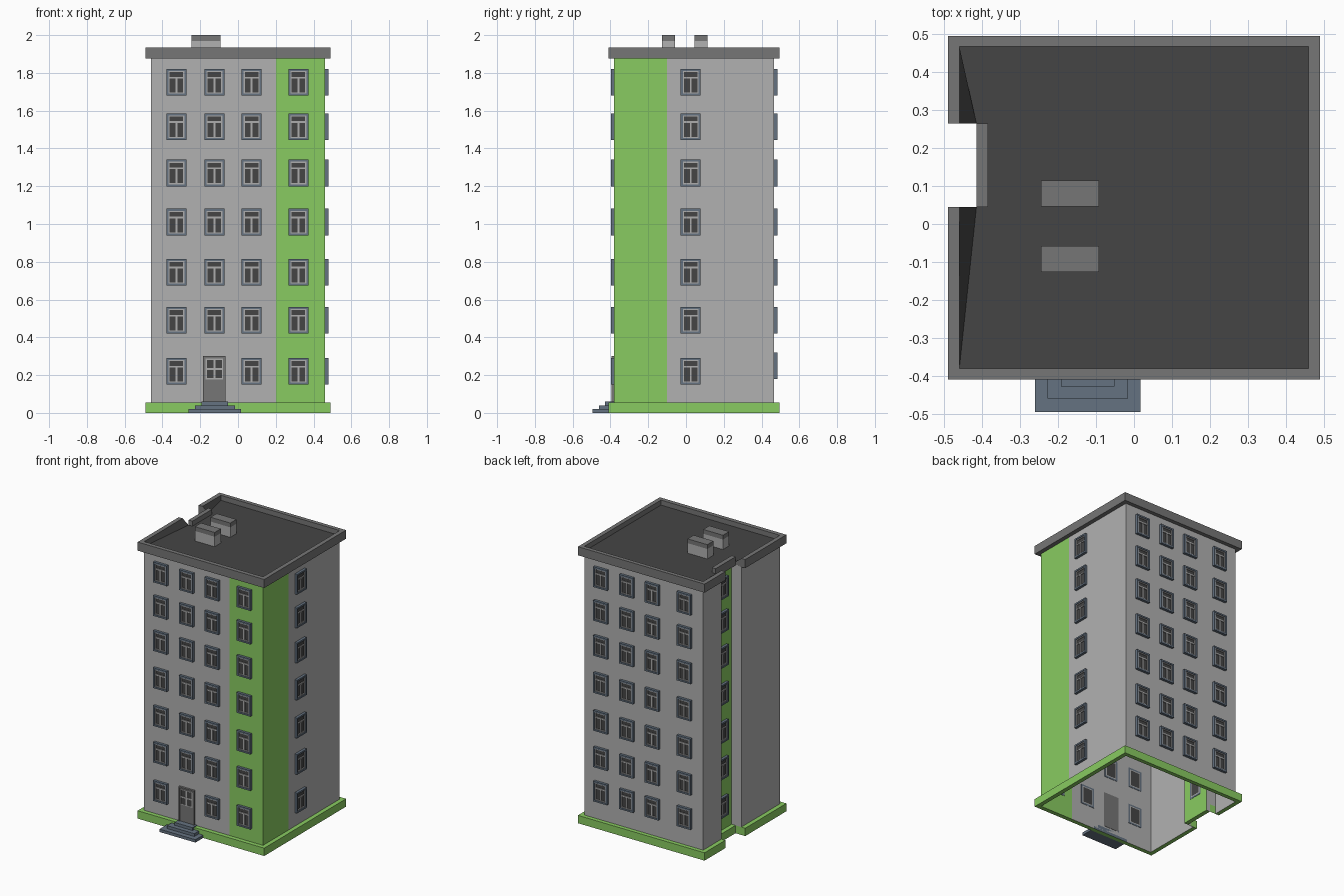
import bpy, bmesh, math
from mathutils import Matrix, Vector

if "Cube" in bpy.data.objects:
    bpy.data.objects.remove(bpy.data.objects["Cube"])


def material(name, rgb):
    m = bpy.data.materials.new(name)
    m.diffuse_color = (*rgb, 1)
    m.use_nodes = True
    m.node_tree.nodes["Principled BSDF"].inputs["Base Color"].default_value = m.diffuse_color
    return m


WALL = material("wall_grey", (.44, .44, .44))
GREEN = material("green", (.25, .6, .12))
TRIM = material("trim_grey", (.18, .18, .18))
DARK = material("dark_grey", (.06, .06, .06))
BLUE = material("slate_blue", (.13, .17, .22))
LIGHT = material("light_grey", (.42, .42, .42))


def mesh_from(bm, name, mats):
    me = bpy.data.meshes.new(name)
    bm.to_mesh(me)
    bm.free()
    for m in mats:
        me.materials.append(m)
    return me


def add(name, me, loc=(0, 0, 0), rot=0):
    ob = bpy.data.objects.new(name, me)
    ob.location, ob.rotation_euler.z = loc, rot
    bpy.context.collection.objects.link(ob)
    return ob


def box(bm, x0, x1, y0, y1, z0, z1, mat=0):
    mtx = Matrix.Translation(((x0 + x1) / 2, (y0 + y1) / 2, (z0 + z1) / 2)) @ \
        Matrix.Diagonal((x1 - x0, y1 - y0, z1 - z0, 1))
    vs = bmesh.ops.create_cube(bm, size=1, matrix=mtx)["verts"]
    for f in {f for v in vs for f in v.link_faces}:
        f.material_index = mat


def frame(bm, x, z0, z1, t, y0, y1, mat):
    box(bm, -x, -x + t, y0, y1, z0, z1, mat)
    box(bm, x - t, x, y0, y1, z0, z1, mat)
    box(bm, -x + t, x - t, y0, y1, z0, z0 + t, mat)
    box(bm, -x + t, x - t, y0, y1, z1 - t, z1, mat)


def face(bm, pts, mat=0):
    f = bm.faces.new([bm.verts.new(p) for p in pts])
    f.material_index = mat


def finish(bm):
    bmesh.ops.remove_doubles(bm, verts=bm.verts, dist=1e-5)
    bmesh.ops.recalc_face_normals(bm, faces=bm.faces)


# Plan outlines with the recess on the left side
OUTER = [(-.49, -.41), (.49, -.41), (.49, .495), (-.49, .495),
         (-.49, .265), (-.415, .265), (-.415, .045), (-.49, .045)]
INNER = [(-.46, -.38), (.46, -.38), (.46, .467), (-.46, .467),
         (-.46, .265), (-.385, .265), (-.385, .045), (-.46, .045)]
ENDS = (4, 6)  # recess sides, where both outlines are flush

# Walls: open shell, green on the front right corner and in the recess
plan = INNER[:1] + [(.2, -.38), (.46, -.38), (.46, -.1)] + INNER[2:]
bm = bmesh.new()
for i, (a, b) in enumerate(zip(plan, plan[1:] + plan[:1])):
    face(bm, [(*a, 0), (*b, 0), (*b, 1.88), (*a, 1.88)], int(i in (1, 2, 7)))
finish(bm)
add("walls", mesh_from(bm, "walls", [WALL, GREEN]))

# Plinth: band around the foot of the walls
bm = bmesh.new()
for i in range(8):
    j = (i + 1) % 8
    a, b, c, d = OUTER[i], OUTER[j], INNER[j], INNER[i]
    face(bm, [(*a, 0), (*b, 0), (*b, .055), (*a, .055)])
    if i not in ENDS:
        for z in (0, .055):
            face(bm, [(*p, z) for p in (a, b, c, d)])
finish(bm)
add("plinth", mesh_from(bm, "plinth", [GREEN]))

# Roof: parapet whose inner faces lean in beside the recess, and the floor
Z0, ZF, Z1 = 1.875, 1.9, 1.935
FLOOR = list(INNER)
FLOOR[4], FLOOR[7] = OUTER[5], OUTER[6]
bm = bmesh.new()
for i in range(8):
    j = (i + 1) % 8
    a, b, c, d = OUTER[i], OUTER[j], INNER[j], INNER[i]
    if i in ENDS:
        far, near, bar = (a, b, c) if i == 4 else (b, a, d)
        lip = d if i == 4 else c
        face(bm, [(*far, Z0), (*near, Z0), (*near, ZF), (*lip, Z1), (*far, Z1)])
        face(bm, [(*near, ZF), (*bar, ZF), (*bar, Z1), (*near, Z1)])
        continue
    face(bm, [(*a, Z0), (*b, Z0), (*b, Z1), (*a, Z1)])
    face(bm, [(*a, Z1), (*b, Z1), (*c, Z1), (*d, Z1)])
    face(bm, [(*a, Z0), (*d, Z0), (*c, Z0), (*b, Z0)])
    leaning = i in (3, 7)
    face(bm, [(*d, Z1), (*c, Z1), (*FLOOR[j], ZF), (*FLOOR[i], ZF)], int(leaning))
face(bm, [(*p, ZF) for p in FLOOR], 1)
finish(bm)
add("roof", mesh_from(bm, "roof", [TRIM, DARK]))

# Chimneys with darker caps
for n, y in enumerate((-.0925, .08)):
    bm = bmesh.new()
    box(bm, -.245, -.092, y - .034, y + .034, ZF, 1.97, 0)
    box(bm, -.245, -.092, y - .034, y + .034, 1.97, 2.0, 1)
    add(f"chimney_{n}", mesh_from(bm, "chimney", [WALL, TRIM]))

# Window: outer surround, sash, glass and T-shaped bars, facing -y
bm = bmesh.new()
frame(bm, .053, -.071, .071, .011, -.018, .002, 0)
frame(bm, .042, -.06, .06, .006, -.013, .002, 1)
box(bm, -.036, .036, -.007, .002, -.054, .054, 2)
box(bm, -.036, .036, -.013, -.006, .02, .029, 1)
box(bm, -.005, .005, -.013, -.006, -.054, .02, 1)
window = mesh_from(bm, "window", [BLUE, LIGHT, DARK])

ROWS = (.22, .49, .745, 1.01, 1.27, 1.515, 1.75)
COLS = (-.326, -.125, .072, .32)
for r, z in enumerate(ROWS):
    for c, x in enumerate(COLS):
        if (r, c) != (0, 1):
            add(f"front_window_{r}_{c}", window, (x, -.38, z))
        add(f"back_window_{r}_{c}", window, (-x, .467, z if r else .25), math.pi)
    add(f"right_window_{r}", window, (.46, .025, z), math.pi / 2)
    add(f"recess_window_{r}", window, (-.385, .155, z), -math.pi / 2)

# Entrance door with a four-pane light
bm = bmesh.new()
frame(bm, .06, .05, .3, .009, -.015, .002, 0)
box(bm, -.051, .051, -.009, .002, .059, .291, 0)
box(bm, -.044, .044, -.011, -.008, .18, .285, 2)
frame(bm, .046, .178, .287, .006, -.013, -.008, 1)
box(bm, -.005, .005, -.013, -.01, .184, .281, 1)
box(bm, -.04, .04, -.013, -.01, .228, .238, 1)
add("door", mesh_from(bm, "door", [TRIM, LIGHT, DARK]), (-.125, -.38, 0))

# Entrance steps
bm = bmesh.new()
for k, (w, y) in enumerate(((.139, -.495), (.106, -.46), (.07, -.428))):
    box(bm, -.122 - w, -.122 + w, y, -.38, k * .02, k * .02 + .02)
add("steps", mesh_from(bm, "steps", [BLUE]))
